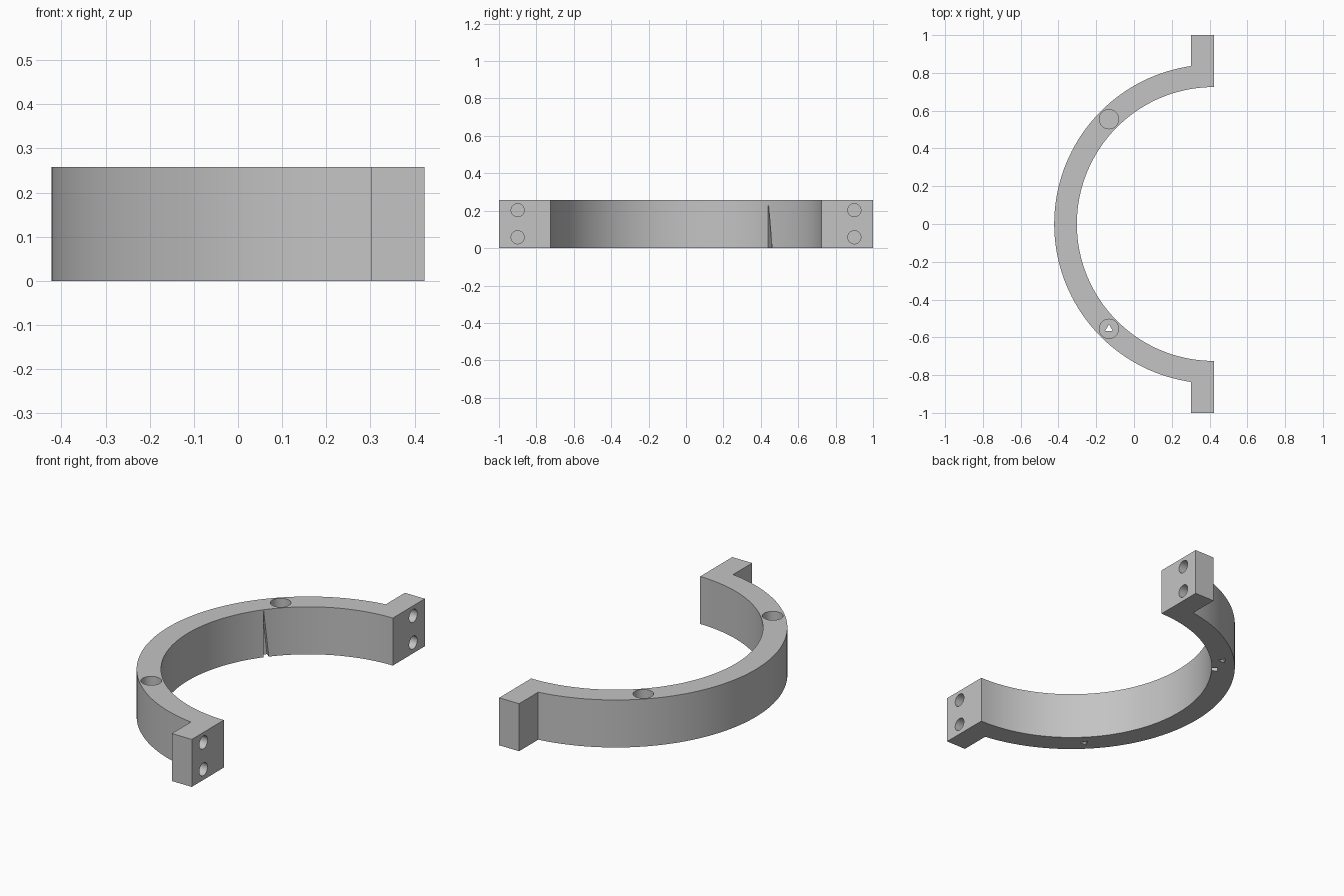
import bpy, bmesh, math
from mathutils import Matrix, Vector

cube = bpy.data.objects.get("Cube")
if cube:
    bpy.data.objects.remove(cube, do_unlink=True)

# Main dimensions
R_OUT, R_IN, H = 0.845, 0.725, 0.258
CX = R_OUT / 2          # arc centre, also the flat mating face
WALL = R_OUT - R_IN
STEPS = 72

grey = bpy.data.materials.new("plain grey")
grey.use_nodes = True
grey.diffuse_color = (0.55, 0.55, 0.55, 1)
grey.node_tree.nodes["Principled BSDF"].inputs["Base Color"].default_value = (0.55, 0.55, 0.55, 1)


def make_object(name, bm):
    bmesh.ops.recalc_face_normals(bm, faces=bm.faces)
    mesh = bpy.data.meshes.new(name)
    bm.to_mesh(mesh)
    bm.free()
    mesh.materials.append(grey)
    obj = bpy.data.objects.new(name, mesh)
    bpy.context.collection.objects.link(obj)
    return obj


def prism(name, points, z0, z1):
    bm = bmesh.new()
    face = bm.faces.new([bm.verts.new((x, y, z0)) for x, y in points])
    top = bmesh.ops.extrude_face_region(bm, geom=[face])
    verts = [v for v in top["geom"] if isinstance(v, bmesh.types.BMVert)]
    bmesh.ops.translate(bm, verts=verts, vec=(0, 0, z1 - z0))
    return make_object(name, bm)


def cylinder(name, centre, radius, depth, axis="Z", sides=40):
    bm = bmesh.new()
    turn = Matrix.Rotation(math.pi / 2, 4, "Y") if axis == "X" else Matrix()
    bmesh.ops.create_cone(bm, cap_ends=True, segments=sides, radius1=radius, radius2=radius,
                          depth=depth, matrix=Matrix.Translation(centre) @ turn)
    return make_object(name, bm)


def arc(radius, start, end):
    angles = [start + (end - start) * i / STEPS for i in range(STEPS + 1)]
    return [(CX + radius * math.cos(a), radius * math.sin(a)) for a in angles]


# Half ring with a square lug at each end
quarter = math.pi / 2
meet = quarter + math.asin(WALL / R_OUT)
profile = arc(R_OUT, meet, 2 * math.pi - meet)
profile += [(CX - WALL, -1), (CX, -1)]
profile += arc(R_IN, 3 * quarter, quarter)
profile += [(CX, 1), (CX - WALL, 1)]
clamp = prism("half_ring_clamp", profile, 0, H)

cutters = []
mid = (R_OUT + R_IN) / 2 * math.sqrt(0.5)
for side in (-1, 1):
    # Blind bolt holes in the lug face
    for z in (0.058, 0.203):
        cutters.append(cylinder("bolt_hole_cutter", (CX, side * 0.9, z), 0.035, 0.18, "X"))
    # Deep hole from the top, with a small opening underneath
    cutters.append(cylinder("top_hole_cutter", (CX - mid, side * mid, H), 0.051, 2 * (H - 0.05)))
    depth = 0.15 if side < 0 else 0.06
    cutters.append(cylinder("drain_cutter", (CX - mid, side * mid, 0), 0.024, depth, sides=3))

# Tapered slit in the inner wall on one side
bm = bmesh.new()
x_wall = CX - math.sqrt(R_IN ** 2 - 0.45 ** 2)
outward = Vector((x_wall - CX, 0.45, 0)).normalized() * 0.03
base = [Vector((x_wall, 0.45, 0)) + Vector(p) for p in
        ((-0.009, -0.011, -0.01), (0.009, 0.011, -0.01), (-0.008, -0.010, H - 0.004))]
bm.faces.new([bm.verts.new(p - outward) for p in base])
moved = bmesh.ops.extrude_face_region(bm, geom=bm.faces[:])
bmesh.ops.translate(bm, verts=[v for v in moved["geom"] if isinstance(v, bmesh.types.BMVert)],
                    vec=outward * 2)
cutters.append(make_object("slit_cutter", bm))

# Cut all openings and remove the helpers
bpy.ops.object.select_all(action="DESELECT")
clamp.select_set(True)
bpy.context.view_layer.objects.active = clamp
for cutter in cutters:
    cutter.hide_render = True
    mod = clamp.modifiers.new("cut", "BOOLEAN")
    mod.operation = "DIFFERENCE"
    mod.solver = "EXACT"
    mod.object = cutter
    bpy.ops.object.modifier_apply(modifier=mod.name)
    bpy.data.objects.remove(cutter, do_unlink=True)

bpy.ops.object.shade_smooth_by_angle(angle=math.radians(30))
